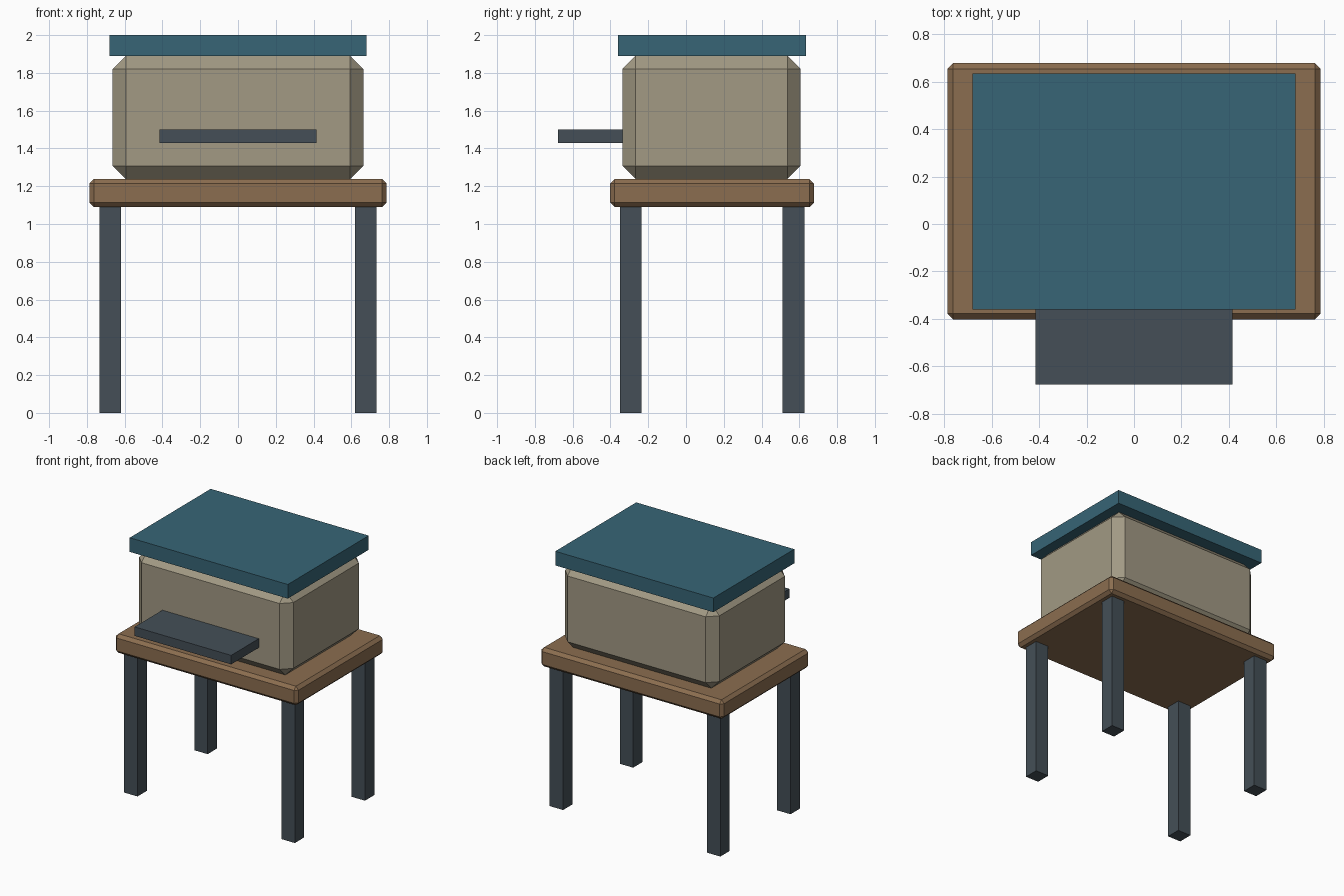
import bpy
import bmesh

if "Cube" in bpy.data.objects:
    bpy.data.objects.remove(bpy.data.objects["Cube"])

YC = 0.138  # depth centre of the stand, box and lid


def material(name, rgb):
    m = bpy.data.materials.new(name)
    m.diffuse_color = (*rgb, 1.0)
    m.use_nodes = True
    m.node_tree.nodes["Principled BSDF"].inputs["Base Color"].default_value = m.diffuse_color
    return m


TEAL = material("teal paint", (0.038, 0.13, 0.18))
CREAM = material("cream paint", (0.36, 0.32, 0.23))
WOOD = material("wood", (0.26, 0.155, 0.08))
DARK = material("dark metal", (0.058, 0.078, 0.095))


def box(name, centre, size, mat, chamfer=0.0):
    """Flat-shaded box with optional single-segment chamfer on every edge."""
    bm = bmesh.new()
    bmesh.ops.create_cube(bm, size=1.0)
    bmesh.ops.scale(bm, vec=size, verts=bm.verts)
    if chamfer:
        bmesh.ops.bevel(bm, geom=bm.edges[:], offset=chamfer, segments=1,
                        affect='EDGES')
    mesh = bpy.data.meshes.new(name)
    bm.to_mesh(mesh)
    bm.free()
    mesh.materials.append(mat)
    ob = bpy.data.objects.new(name, mesh)
    ob.location = centre
    bpy.context.collection.objects.link(ob)
    return ob


# Four square legs
for side, sx in (("left", -1), ("right", 1)):
    for end, sy in (("front", -1), ("back", 1)):
        box(f"{end}_{side}_leg", (sx * 0.677, YC + sy * 0.431, 0.545),
            (0.115, 0.115, 1.09), DARK)

# Stand top with chamfered edges
box("stand_top", (0, YC, 1.164), (1.574, 1.08, 0.148), WOOD, 0.024)

# Main box with broad chamfers
box("box_body", (0, 0.135, 1.564), (1.328, 0.944, 0.652), CREAM, 0.07)

# Overhanging flat lid
box("lid", (0, YC, 1.945), (1.36, 0.995, 0.11), TEAL)

# Landing shelf projecting from the front, seated slightly into the body
box("front_shelf", (0, -0.49, 1.464), (0.83, 0.375, 0.07), DARK)
